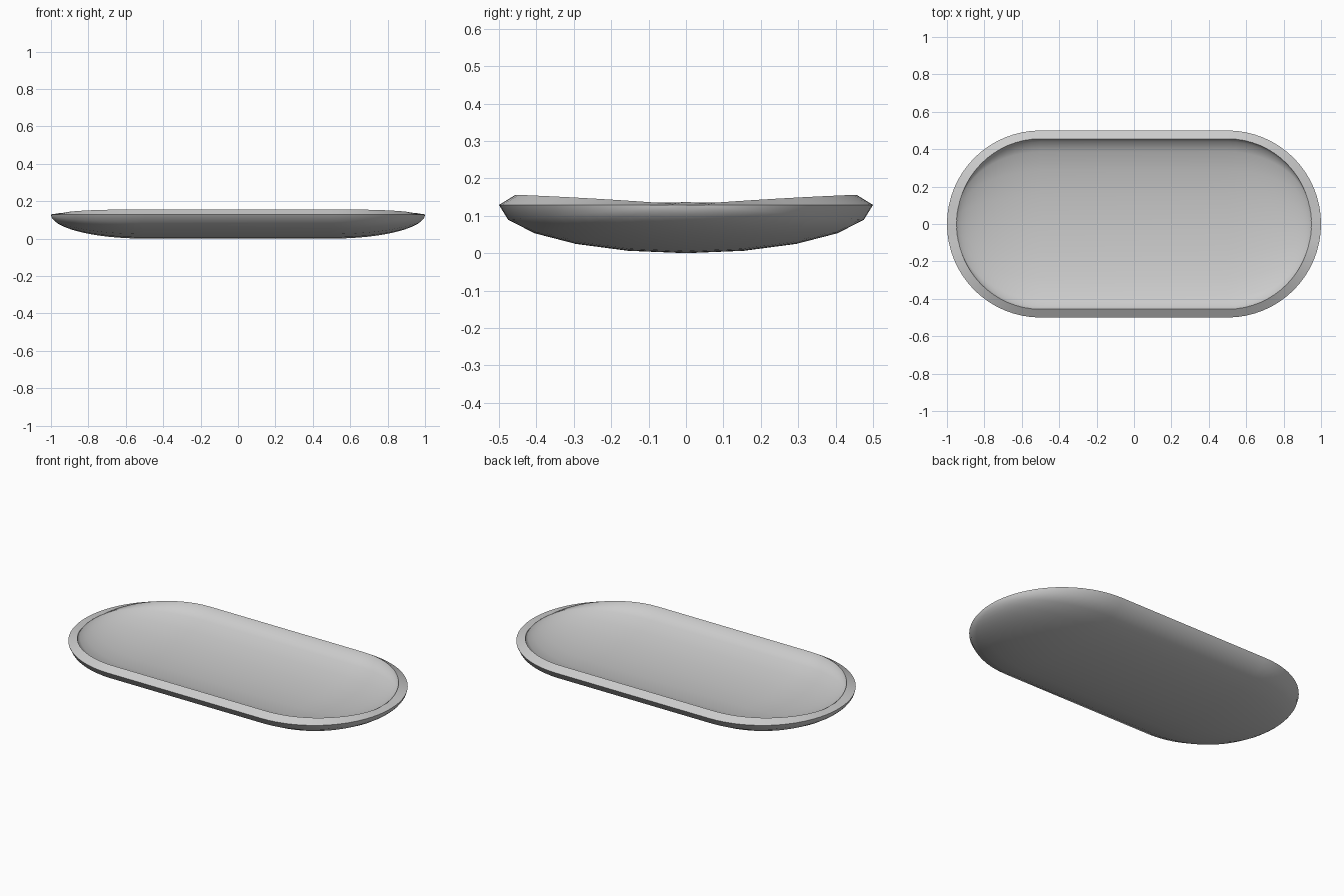
import bpy, bmesh, math
from mathutils import Vector, Matrix

if "Cube" in bpy.data.objects:
    bpy.data.objects.remove(bpy.data.objects["Cube"])

RADIUS, HALF_STRAIGHT = 0.5, 0.5
DEPTH, WALL = 0.129, 0.052
END_STEPS, SIDES = 16, 10

# Rim outline on one long side, from end pole to end pole
arc = [math.pi / 2 * i / END_STEPS for i in range(END_STEPS + 1)]
right = [(HALF_STRAIGHT + RADIUS * math.sin(a), RADIUS * math.cos(a)) for a in arc]
outline = [(-x, y) for x, y in reversed(right)] + right

# Sweep the outline half a turn around x to make a half capsule
bm = bmesh.new()
verts = [bm.verts.new((x, y, 0)) for x, y in outline]
edges = [bm.edges.new(pair) for pair in zip(verts, verts[1:])]
bmesh.ops.spin(bm, geom=verts + edges, cent=(0, 0, 0), axis=(1, 0, 0),
               angle=-math.pi, steps=SIDES)
bmesh.ops.remove_doubles(bm, verts=bm.verts[:], dist=1e-4)

# Flatten it and rest it on the ground
bmesh.ops.transform(bm, verts=bm.verts[:], matrix=Matrix.Translation((0, 0, DEPTH))
                    @ Matrix.Scale(DEPTH / RADIUS, 4, Vector((0, 0, 1))))
bmesh.ops.recalc_face_normals(bm, faces=bm.faces[:])
bm.normal_update()
if sum(f.normal.z for f in bm.faces) > 0:
    bmesh.ops.reverse_faces(bm, faces=bm.faces[:])

mesh = bpy.data.meshes.new("tray")
bm.to_mesh(mesh)
bm.free()
tray = bpy.data.objects.new("tray", mesh)
bpy.context.collection.objects.link(tray)
bpy.context.view_layer.objects.active = tray
tray.select_set(True)

# Wall thickness, grown towards the inside of the dish
solid = tray.modifiers.new("wall", 'SOLIDIFY')
solid.thickness = WALL
solid.offset = -1
bpy.ops.object.modifier_apply(modifier=solid.name)
bpy.ops.object.shade_smooth_by_angle(angle=math.radians(40))
